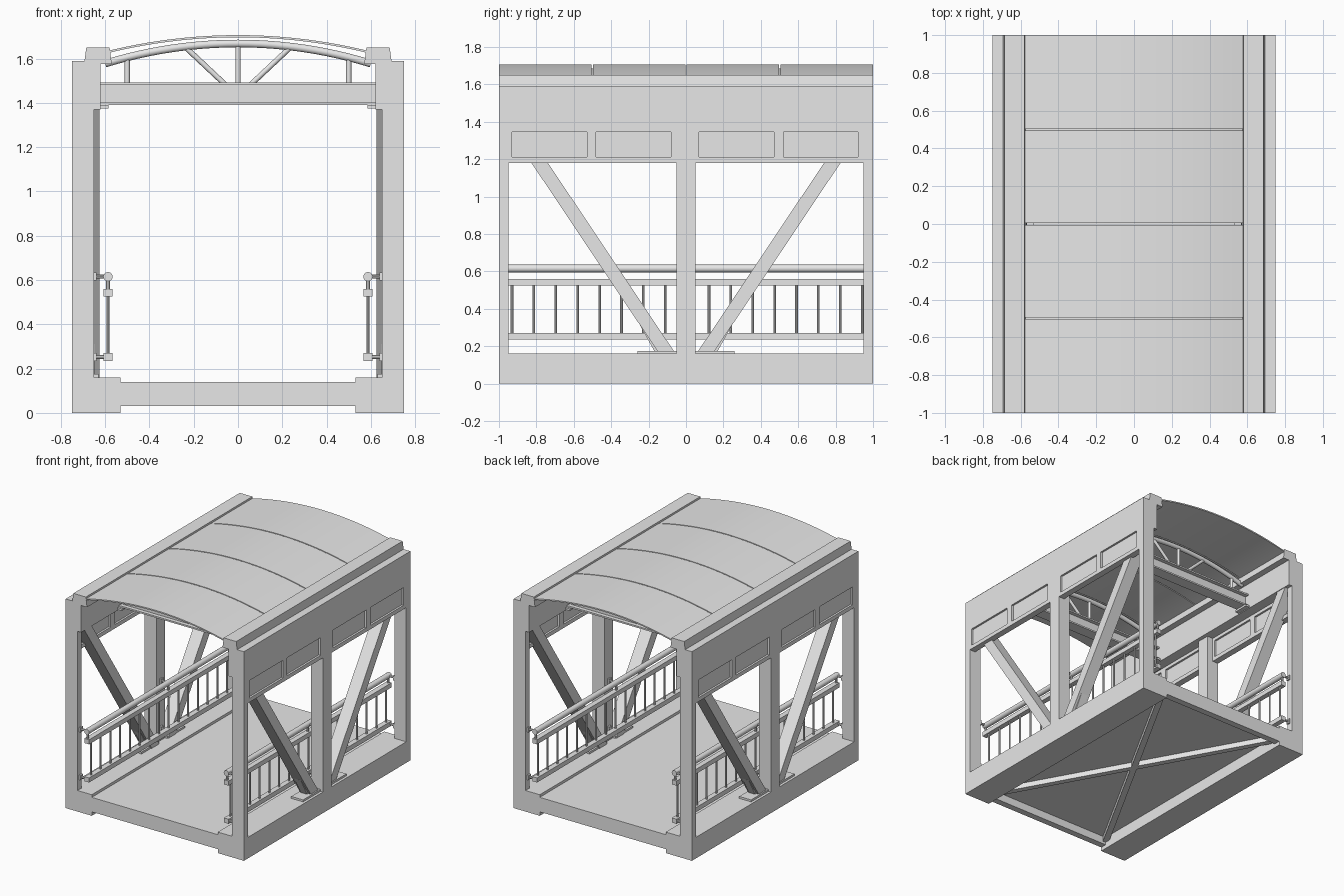
import bpy, bmesh, math
from mathutils import Vector

cube = bpy.data.objects.get("Cube")
if cube:
    bpy.data.objects.remove(cube, do_unlink=True)

GREY = (0.8, 0.8, 0.8, 1)
mat = bpy.data.materials.new("plain grey")
mat.use_nodes = True
mat.diffuse_color = GREY
next(n for n in mat.node_tree.nodes if n.type == 'BSDF_PRINCIPLED').inputs["Base Color"].default_value = GREY


def finish(name, bm, smooth=False):
    bmesh.ops.recalc_face_normals(bm, faces=bm.faces[:])
    me = bpy.data.meshes.new(name)
    bm.to_mesh(me)
    bm.free()
    me.materials.append(mat)
    ob = bpy.data.objects.new(name, me)
    bpy.context.collection.objects.link(ob)
    if smooth:
        bpy.ops.object.select_all(action='DESELECT')
        ob.select_set(True)
        bpy.context.view_layer.objects.active = ob
        bpy.ops.object.shade_smooth_by_angle(angle=math.radians(40))
    return ob


def prism(name, pts, a, b, axis="y", smooth=False):
    """Extrude a profile: (x, z) points along y, or (y, z) points along x."""
    bm = bmesh.new()
    place = (lambda p, t: (p[0], t, p[1])) if axis == "y" else (lambda p, t: (t, p[0], p[1]))
    rings = [[bm.verts.new(place(p, t)) for p in pts] for t in (a, b)]
    for ring in rings:
        bm.faces.new(ring)
    for i in range(len(pts)):
        j = (i + 1) % len(pts)
        bm.faces.new((rings[0][i], rings[0][j], rings[1][j], rings[1][i]))
    return finish(name, bm, smooth)


def box(name, x, y, z):
    return prism(name, [(x[0], z[0]), (x[1], z[0]), (x[1], z[1]), (x[0], z[1])], *y)


def rod(name, p, q, r, sides=16):
    p, q = Vector(p), Vector(q)
    bm = bmesh.new()
    bmesh.ops.create_cone(bm, cap_ends=True, segments=sides, radius1=r, radius2=r, depth=(q - p).length)
    bm.transform((q - p).to_track_quat('Z', 'Y').to_matrix().to_4x4())
    bmesh.ops.translate(bm, verts=bm.verts, vec=(p + q) / 2)
    return finish(name, bm, True)


def arc_z(x, end, mid, half=0.575):
    """Height of a shallow arch at x, from its springing and crown heights."""
    rise = mid - end
    R = (half * half + rise * rise) / (2 * rise)
    return mid - R + math.sqrt(R * R - x * x)


# Deck with end beams and crossed bracing underneath
box("deck", (-0.53, 0.53), (-1, 1), (0.09, 0.14))
for end, s in (("front", -1), ("back", 1)):
    box(end + "_deck_beam", (-0.53, 0.53), sorted((s * 0.95, s)), (0.03, 0.09))
for i, s in enumerate((-1, 1)):
    u = Vector((0.53 * s, 0.95, 0))
    n = Vector((-u.y, u.x, 0)).normalized() * 0.022
    bm = bmesh.new()
    low, high = [[bm.verts.new(c + Vector((0, 0, z))) for c in (u + n, u - n, -u - n, -u + n)]
                 for z in (0.05, 0.09)]
    bm.faces.new(low)
    bm.faces.new(high)
    for k in range(4):
        bm.faces.new((low[k], low[k - 1], high[k - 1], high[k]))
    finish(f"deck_brace_{i + 1}", bm)

# Side walls, the same on both sides
PANELS = [(-0.93, -0.53), (-0.48, -0.08), (0.07, 0.47), (0.52, 0.92)]
for side, s in (("left", 1), ("right", -1)):
    def sx(a, b):
        return sorted((s * a, s * b))

    box(side + "_sill", sx(0.53, 0.75), (-1, 1), (0, 0.16))
    for nm, y0, y1 in (("front", -1, -0.95), ("middle", -0.05, 0.05), ("back", 0.95, 1)):
        box(f"{side}_{nm}_post", sx(0.65, 0.75), (y0, y1), (0.16, 1.37))
    box(side + "_upper_beam", sx(0.62, 0.75), (-1, 1), (1.37, 1.59))
    cap = [(0.57, 1.575), (0.58, 1.65), (0.685, 1.65), (0.695, 1.575)]
    prism(side + "_cap_rail", [(s * x, z) for x, z in cap], -1, 1)

    # Framed band of recessed panels
    box(side + "_band_bottom", sx(0.70, 0.75), (-1, 1), (1.18, 1.21))
    box(side + "_band_top", sx(0.70, 0.75), (-1, 1), (1.345, 1.37))
    edges = [-1] + [e for p in PANELS for e in p] + [1]
    for i in range(0, len(edges), 2):
        box(f"{side}_band_stile_{i // 2 + 1}", sx(0.70, 0.75), edges[i:i + 2], (1.21, 1.345))
    for i, p in enumerate(PANELS):
        box(f"{side}_band_panel_{i + 1}", sx(0.715, 0.735), p, (1.21, 1.345))

    # Diagonal braces with foot plates and gussets
    for end, t in (("front", -1), ("back", 1)):
        def slant(z, off):
            return (t * (0.10 + (z - 0.16) * 0.669 + off), z)
        prism(f"{side}_{end}_diagonal", [slant(0.16, -0.044), slant(0.16, 0.044),
                                         slant(1.37, 0.044), slant(1.37, -0.044)],
              s * 0.625, s * 0.72, "x")
        prism(f"{side}_{end}_gusset", [slant(0.175, 0), slant(0.175, 0.06),
                                       slant(0.31, 0.045), slant(0.29, 0)],
              s * 0.645, s * 0.70, "x")
        box(f"{side}_{end}_foot_plate", sx(0.63, 0.73), sorted((t * 0.05, t * 0.26)), (0.16, 0.175))

    # Railing
    rx = 0.587 * s
    rod(side + "_handrail", (rx, -0.98, 0.615), (rx, 0.98, 0.615), 0.021)
    box(side + "_railing_top", sx(0.567, 0.607), (-0.98, 0.98), (0.525, 0.56))
    box(side + "_railing_bottom", sx(0.567, 0.607), (-0.98, 0.98), (0.235, 0.27))
    for i in range(17):
        y = -0.93 + i * 0.117
        rod(f"{side}_baluster_{i + 1}", (rx, y, 0.265), (rx, y, 0.53), 0.007, 8)
    for i, y in enumerate((-0.965, 0, 0.965)):
        for nm, z in (("upper", 0.615), ("lower", 0.252)):
            rod(f"{side}_{nm}_rail_bracket_{i + 1}", (rx, y, z), (s * 0.652, y, z), 0.009, 8)
            box(f"{side}_{nm}_rail_mount_{i + 1}", sx(0.638, 0.652),
                (y - 0.015, y + 0.015), (z - 0.018, z + 0.018))
        rod(f"{side}_handrail_stem_{i + 1}", (rx, y, 0.55), (rx, y, 0.61), 0.009, 8)

# Roof trusses: I-beam, arched tube and struts
for end, y in (("front", -0.5), ("back", 0.5)):
    box(end + "_truss_web", (-0.62, 0.62), (y - 0.015, y + 0.015), (1.40, 1.48))
    for nm, z in (("lower", 1.39), ("upper", 1.48)):
        box(f"{end}_truss_{nm}_flange", (-0.62, 0.62), (y - 0.045, y + 0.045), (z, z + 0.012))
    for side, s in (("left", 1), ("right", -1)):
        box(f"{end}_truss_{side}_bracket", sorted((s * 0.585, s * 0.65)),
            (y - 0.06, y + 0.06), (1.375, 1.39))

    cu = bpy.data.curves.new("arch_path", 'CURVE')
    cu.dimensions = '3D'
    cu.bevel_depth = 0.018
    cu.bevel_resolution = 3
    cu.use_fill_caps = True
    sp = cu.splines.new('POLY')
    sp.points.add(24)
    for i, pt in enumerate(sp.points):
        x = -0.6 + i * 0.05
        pt.co = (x, y, arc_z(x, 1.585, 1.668), 1)
    sp.use_smooth = True
    cu.materials.append(mat)
    arch = bpy.data.objects.new(end + "_truss_arch", cu)
    bpy.context.collection.objects.link(arch)

    for i, (x0, x1) in enumerate(((-0.5, -0.5), (-0.06, -0.24), (0, 0), (0.06, 0.24), (0.5, 0.5))):
        rod(f"{end}_truss_strut_{i + 1}", (x0, y, 1.485), (x1, y, arc_z(x1, 1.585, 1.668)), 0.012, 12)

# Curved roof in four sheets with narrow seams
xs = [-0.6 + i * 0.05 for i in range(25)]
profile = [(x, arc_z(x, 1.638, 1.706)) for x in xs]
profile += [(x, z - 0.01) for x, z in reversed(profile)]
for i in range(4):
    y0 = -1 + i * 0.5
    prism(f"roof_sheet_{i + 1}", profile, y0 + (0.004 if i else 0),
          y0 + (0.496 if i < 3 else 0.5), smooth=True)
